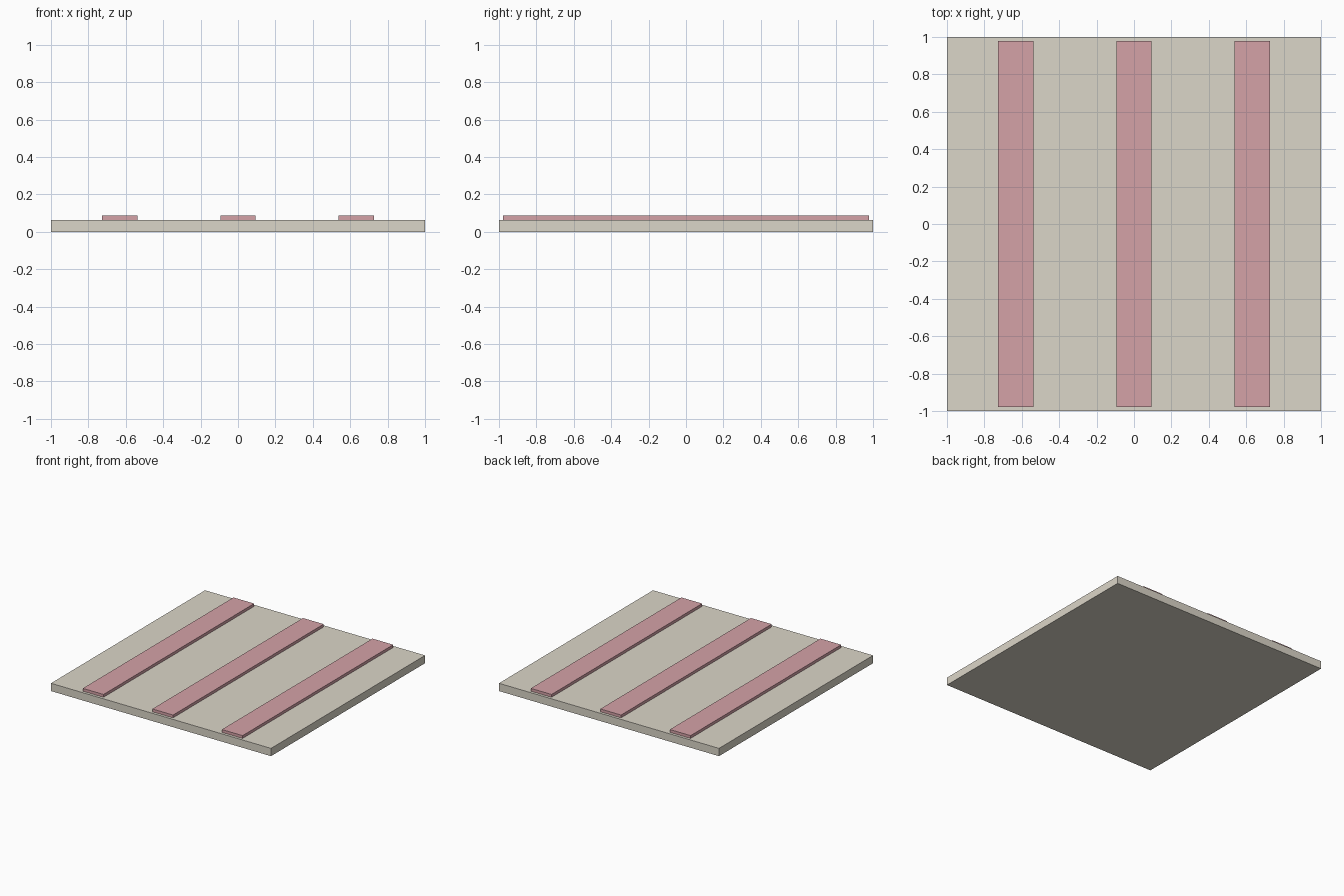
import bpy

if "Cube" in bpy.data.objects:
    bpy.data.objects.remove(bpy.data.objects["Cube"])


def material(name, color):
    mat = bpy.data.materials.new(name)
    mat.diffuse_color = color
    mat.use_nodes = True
    mat.node_tree.nodes["Principled BSDF"].inputs["Base Color"].default_value = mat.diffuse_color
    return mat


def box(name, center, size, mat):
    bpy.ops.mesh.primitive_cube_add(size=1, location=center)
    ob = bpy.context.object
    ob.name = name
    ob.scale = size
    bpy.ops.object.transform_apply(location=False, rotation=False, scale=True)
    ob.data.materials.append(mat)
    return ob


cream = material("cream", (0.71, 0.67, 0.58, 1))
pink = material("pink", (0.66, 0.36, 0.39, 1))

BASE_H = 0.064
STRIP_H = 0.023

# Square base slab
box("base_slab", (0, 0, BASE_H / 2), (2, 2, BASE_H), cream)

# Three raised strips running front to back
for label, x in (("left", -0.632), ("middle", 0), ("right", 0.632)):
    box(f"{label}_strip", (x, 0, BASE_H + STRIP_H / 2), (0.188, 1.955, STRIP_H), pink)
